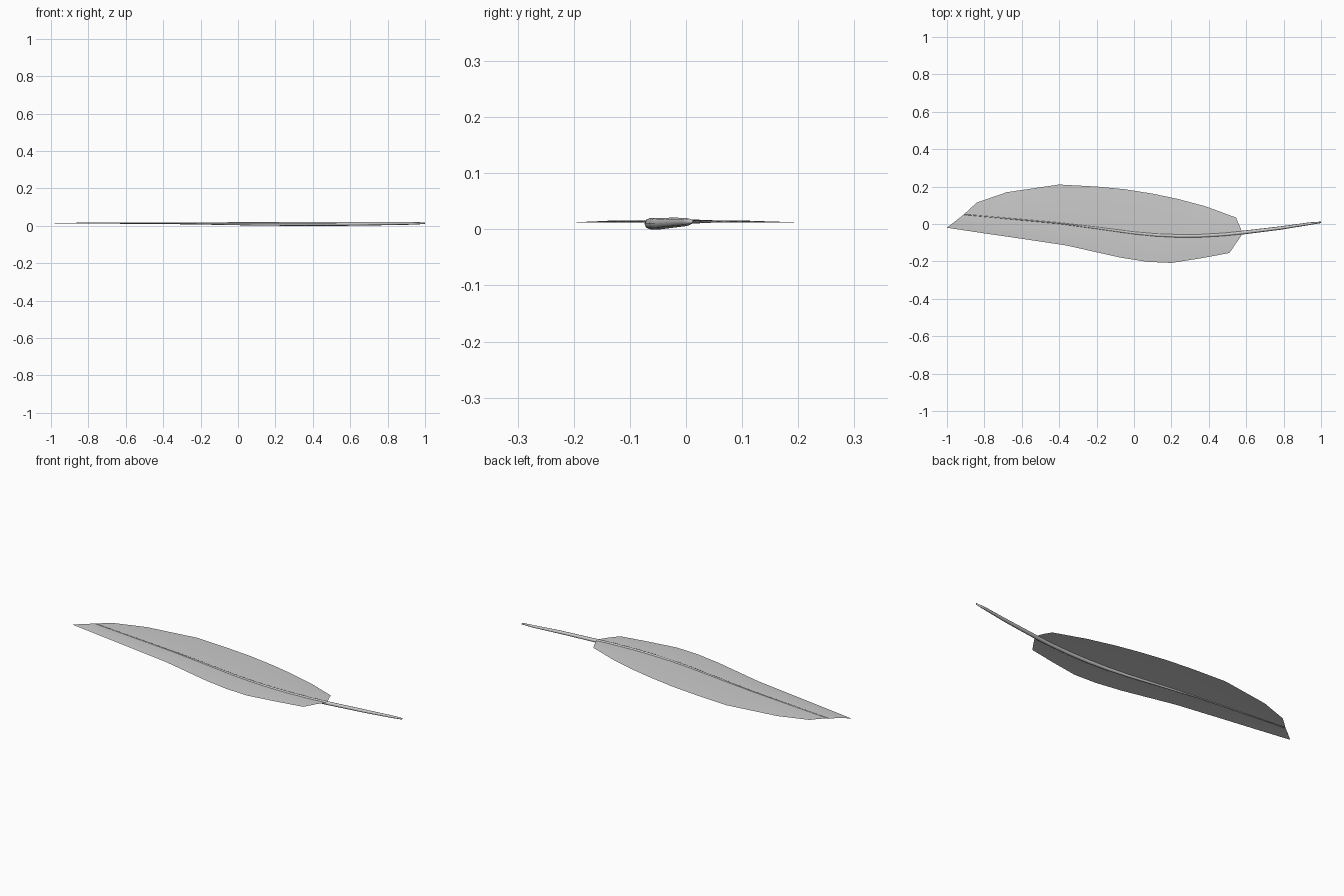
import bpy, bmesh, math
from mathutils import Vector

if "Cube" in bpy.data.objects:
    bpy.data.objects.remove(bpy.data.objects["Cube"])


def finish(name, bm, smooth=True):
    me = bpy.data.meshes.new(name)
    bm.to_mesh(me)
    bm.free()
    ob = bpy.data.objects.new(name, me)
    bpy.context.collection.objects.link(ob)
    for p in me.polygons:
        p.use_smooth = smooth
    return ob


# curved centre line of the feather: x, y, z, shaft radius
SPINE = [(-0.91, 0.051, 0.014, 0.002), (-0.66, 0.028, 0.014, 0.003),
         (-0.4, 0.004, 0.0135, 0.004), (-0.2, -0.021, 0.0125, 0.006),
         (0.0, -0.048, 0.011, 0.008), (0.12, -0.059, 0.010, 0.009),
         (0.24, -0.064, 0.010, 0.010), (0.36, -0.063, 0.010, 0.010),
         (0.48, -0.056, 0.010, 0.010), (0.58, -0.046, 0.010, 0.010),
         (0.78, -0.022, 0.012, 0.009), (0.94, 0.002, 0.013, 0.007),
         (1.0, 0.009, 0.014, 0.004)]


def spine_at(x):
    for a, b in zip(SPINE, SPINE[1:]):
        if x <= b[0]:
            t = (x - a[0]) / (b[0] - a[0])
            return Vector(a[:3]).lerp(Vector(b[:3]), max(t, 0))
    return Vector(SPINE[-1][:3])


def build_shaft(sides=8):
    bm = bmesh.new()
    rings = []
    for i, (x, y, z, r) in enumerate(SPINE):
        a = SPINE[max(i - 1, 0)]
        b = SPINE[min(i + 1, len(SPINE) - 1)]
        d = Vector((b[0] - a[0], b[1] - a[1], 0)).normalized()
        n = Vector((-d.y, d.x, 0))
        ring = []
        for k in range(sides):
            t = 2 * math.pi * k / sides
            p = Vector((x, y, z)) + n * r * math.cos(t)
            p.z += r * math.sin(t)
            ring.append(bm.verts.new(p))
        rings.append(ring)
    for r0, r1 in zip(rings, rings[1:]):
        for k in range(sides):
            j = (k + 1) % sides
            bm.faces.new((r0[k], r0[j], r1[j], r1[k]))
    bm.faces.new(rings[0])
    bm.faces.new(rings[-1])
    bmesh.ops.recalc_face_normals(bm, faces=bm.faces)
    return finish("shaft", bm)


def build_vane(name, edge, spine_x):
    # thin sheet from the centre line out to the outer outline
    bm = bmesh.new()
    rows = []
    for (ex, ey), sx in zip(edge, spine_x):
        s = spine_at(sx)
        s.z = 0.0145
        e = Vector((ex, ey, 0.012))
        mid = s.lerp(e, 0.5)
        mid.z = 0.0155
        rows.append([bm.verts.new(p) for p in (s, mid, e)])
    for a, b in zip(rows, rows[1:]):
        for k in range(2):
            bm.faces.new((a[k], b[k], b[k + 1], a[k + 1]))
    bmesh.ops.remove_doubles(bm, verts=bm.verts, dist=1e-4)
    bmesh.ops.recalc_face_normals(bm, faces=bm.faces)
    if sum(f.normal.z for f in bm.faces) < 0:
        bmesh.ops.reverse_faces(bm, faces=bm.faces)
    return finish(name, bm)


build_shaft()
build_vane("upper_vane",
           [(-0.84, 0.115), (-0.68, 0.17), (-0.4, 0.211), (-0.2, 0.2),
            (-0.05, 0.186), (0.1, 0.162), (0.23, 0.135), (0.38, 0.095), (0.545, 0.035)],
           [-0.91, -0.7, -0.4, -0.2, -0.02, 0.13, 0.27, 0.42, 0.58])
build_vane("lower_vane",
           [(-1.0, -0.02), (-0.8, -0.05), (-0.6, -0.079), (-0.36, -0.115), (-0.2, -0.151),
            (-0.07, -0.18), (0.07, -0.202), (0.2, -0.208), (0.36, -0.183), (0.51, -0.155)],
           [-0.91, -0.74, -0.55, -0.33, -0.16, -0.02, 0.13, 0.27, 0.43, 0.585])
